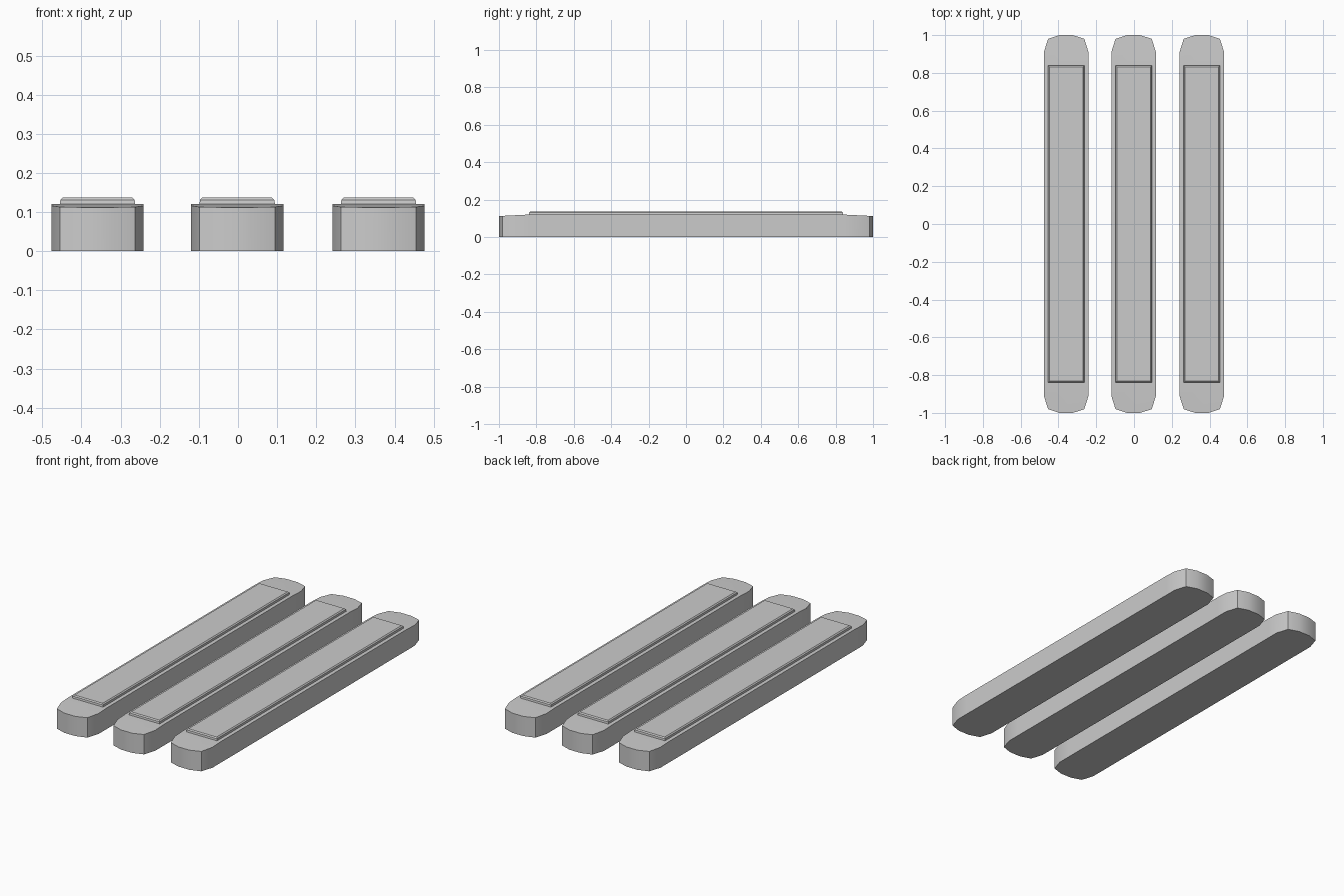
import bpy, bmesh, math

if "Cube" in bpy.data.objects:
    bpy.data.objects.remove(bpy.data.objects["Cube"])

HALF_END = [(0.118, 0.84), (0.118, 0.91), (0.096, 0.98), (0.035, 1.0)]
TOP, CUT = 0.12, 0.84


def finish(name, bm, x):
    bmesh.ops.recalc_face_normals(bm, faces=bm.faces)
    mesh = bpy.data.meshes.new(name)
    bm.to_mesh(mesh)
    bm.free()
    obj = bpy.data.objects.new(name, mesh)
    obj.location.x = x
    bpy.context.collection.objects.link(obj)
    bpy.ops.object.select_all(action='DESELECT')
    obj.select_set(True)
    bpy.context.view_layer.objects.active = obj
    bpy.ops.object.shade_smooth_by_angle(angle=math.radians(30))


def bar(name, x):
    # Outline with rounded ends; the top slopes down slightly past the plate
    back = HALF_END + [(-px, py) for px, py in reversed(HALF_END)]
    outline = back + [(-px, -py) for px, py in back]
    bm = bmesh.new()
    low = [bm.verts.new((px, py, 0)) for px, py in outline]
    high = [bm.verts.new((px, py, TOP - 0.05 * (abs(py) - CUT))) for px, py in outline]
    n, h = len(outline), len(back)
    for i in range(n):
        j = (i + 1) % n
        bm.faces.new((low[i], low[j], high[j], high[i]))
    bm.faces.new(low[::-1])
    bm.faces.new(high[:h])
    bm.faces.new(high[h:])
    bm.faces.new((high[0], high[h - 1], high[h], high[n - 1]))
    finish(name, bm, x)


def plate(name, x):
    # Thin raised panel with a softened upper edge
    bm = bmesh.new()
    rings = []
    for inset, z in [(0, 0.117), (0.002, 0.131), (0.008, 0.137)]:
        w, d = 0.097 - inset, CUT - inset
        rings.append([bm.verts.new((sx * w, sy * d, z))
                      for sx, sy in [(1, 1), (-1, 1), (-1, -1), (1, -1)]])
    for a, b in zip(rings, rings[1:]):
        for i in range(4):
            j = (i + 1) % 4
            bm.faces.new((a[i], a[j], b[j], b[i]))
    bm.faces.new(rings[0][::-1])
    bm.faces.new(rings[-1])
    finish(name, bm, x)


# Three identical slats side by side
for side, x in [("left", -0.359), ("middle", -0.002), ("right", 0.359)]:
    bar(side + "_bar", x)
    plate(side + "_top_plate", x)
